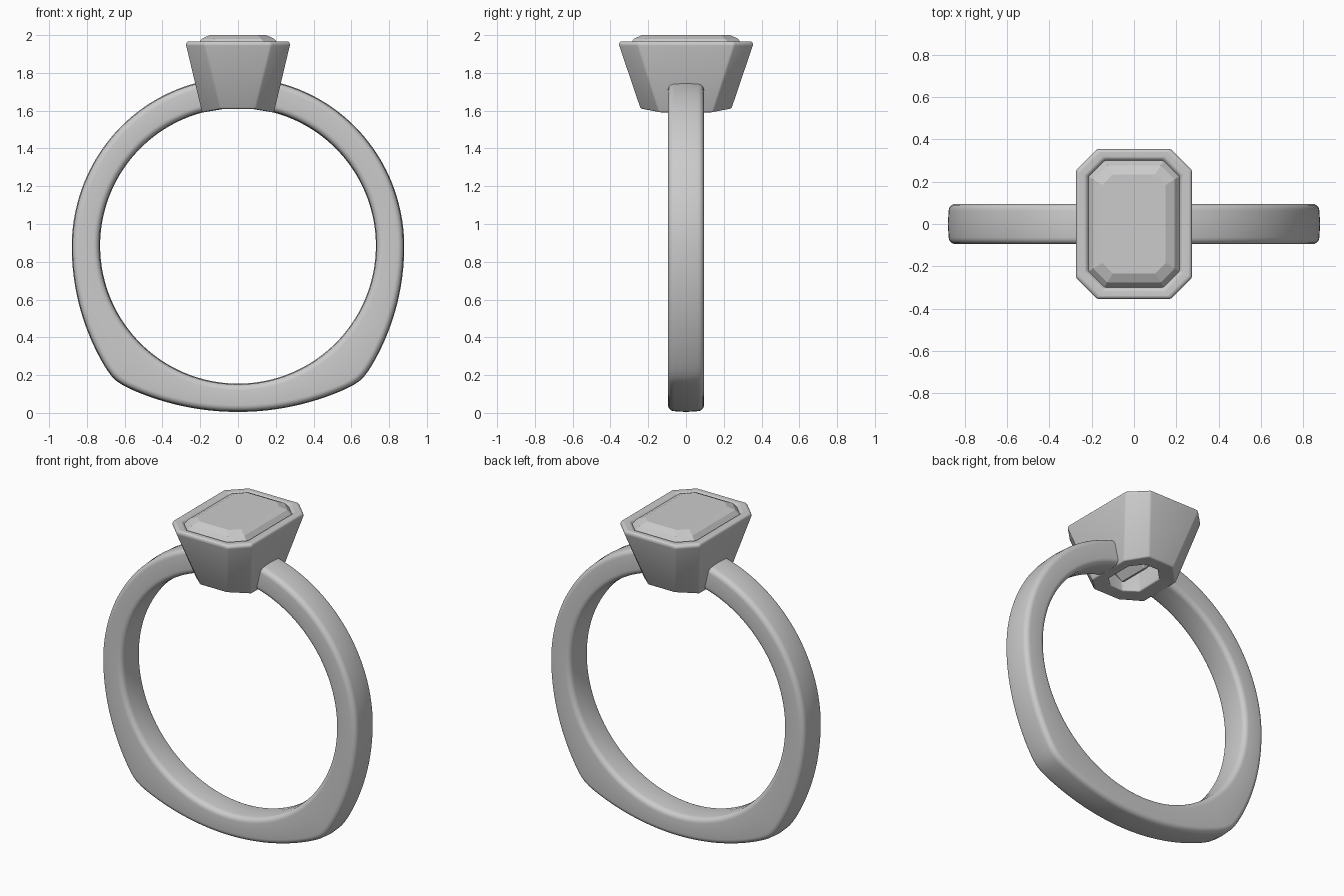
import bpy, bmesh
from math import sin, cos, pi, sqrt, exp, log

if "Cube" in bpy.data.objects:
    bpy.data.objects.remove(bpy.data.objects["Cube"])

CZ, RI, HW = 0.885, 0.73, 0.095      # finger hole centre height, radius, band half width


def finish(name, bm, angle):
    bmesh.ops.recalc_face_normals(bm, faces=bm.faces)
    me = bpy.data.meshes.new(name)
    bm.to_mesh(me)
    bm.free()
    ob = bpy.data.objects.new(name, me)
    bpy.context.collection.objects.link(ob)
    bpy.ops.object.select_all(action='DESELECT')
    bpy.context.view_layer.objects.active = ob
    ob.select_set(True)
    bpy.ops.object.shade_smooth_by_angle(angle=angle)
    return ob


def loft(bm, rings, closed=False):
    vs = [[bm.verts.new(p) for p in r] for r in rings]
    n = len(vs[0])
    for a, b in zip(vs, vs[1:] + (vs[:1] if closed else [])):
        for i in range(n):
            j = (i + 1) % n
            bm.faces.new((a[i], a[j], b[j], b[i]))
    if not closed:
        bm.faces.new(vs[0])
        bm.faces.new(vs[-1])


# Shank: rounded section swept around the finger hole, outer edge from three arcs
def ray(dx, dz, cx, cz, r):
    ox, oz = -cx, CZ - cz
    b = ox * dx + oz * dz
    return -b + sqrt(b * b - ox * ox - oz * oz + r * r)


def outer_radius(t):
    dx, dz = abs(sin(t)), cos(t)
    if dz > 0:
        return ray(dx, dz, 0, 0.88, 0.88) + 0.015 * dz * dz
    a = ray(dx, dz, 0.88 - 1.24, 0.88, 1.24)
    b = ray(dx, dz, 0, 1.405, 1.4)
    k = 0.012
    return -k * log(exp(-a / k) + exp(-b / k))


def section(t):
    ro, pts, r = outer_radius(t), [], 0.032
    mid, h = (RI + ro) / 2, (ro - RI) / 2 - 0.004
    for q, (sy, sr) in enumerate([(1, 1), (-1, 1), (-1, -1), (1, -1)]):
        for i in range(6):
            a = (q + i / 5) * pi / 2
            pts.append((sy * (HW - r) + r * cos(a), mid + sr * (h - r) + r * sin(a)))
        if q in (0, 2):                # slight dome on outer and inner faces
            pts.append((0, mid + sr * (h + 0.004)))
    return [(rad * sin(t), y, CZ + rad * cos(t)) for y, rad in pts]


bm = bmesh.new()
N, T0 = 160, 0.213
loft(bm, [section(T0 + (2 * pi - 2 * T0) * i / N) for i in range(N + 1)])
finish("shank", bm, 0.7)


# Octagonal ring with cut corners; z=None follows the finger hole
def octagon(x, y, c, z=None):
    pts = [(x, y - c), (x - c, y), (c - x, y), (-x, y - c),
           (-x, c - y), (c - x, -y), (x - c, -y), (x, c - y)]
    return [(px, py, z if z else CZ + sqrt(RI ** 2 - px ** 2)) for px, py in pts]


# Bezel: hollow flared setting
bm = bmesh.new()
loft(bm, [octagon(0.19, 0.24, 0.1),
          octagon(0.276, 0.356, 0.1, 1.952),
          octagon(0.268, 0.348, 0.1, 1.967),
          octagon(0.228, 0.312, 0.085, 1.967),
          octagon(0.216, 0.30, 0.078, 1.952),
          octagon(0.2, 0.285, 0.075, 1.92),
          octagon(0.11, 0.15, 0.065)], closed=True)
bezel = finish("bezel", bm, 0.9)
bev = bezel.modifiers.new("soft_edges", 'BEVEL')
bev.width, bev.segments, bev.limit_method, bev.angle_limit = 0.012, 3, 'ANGLE', 0.5

# Gem: emerald cut with stepped crown and pavilion
bm = bmesh.new()
loft(bm, [octagon(0.006, 0.1, 0.004, 1.63),
          octagon(0.105, 0.17, 0.05, 1.74),
          octagon(0.17, 0.25, 0.065, 1.85),
          octagon(0.216, 0.30, 0.075, 1.93),
          octagon(0.216, 0.30, 0.075, 1.95),
          octagon(0.192, 0.276, 0.066, 1.98),
          octagon(0.15, 0.235, 0.05, 2.0)])
finish("gem", bm, 0.1)
